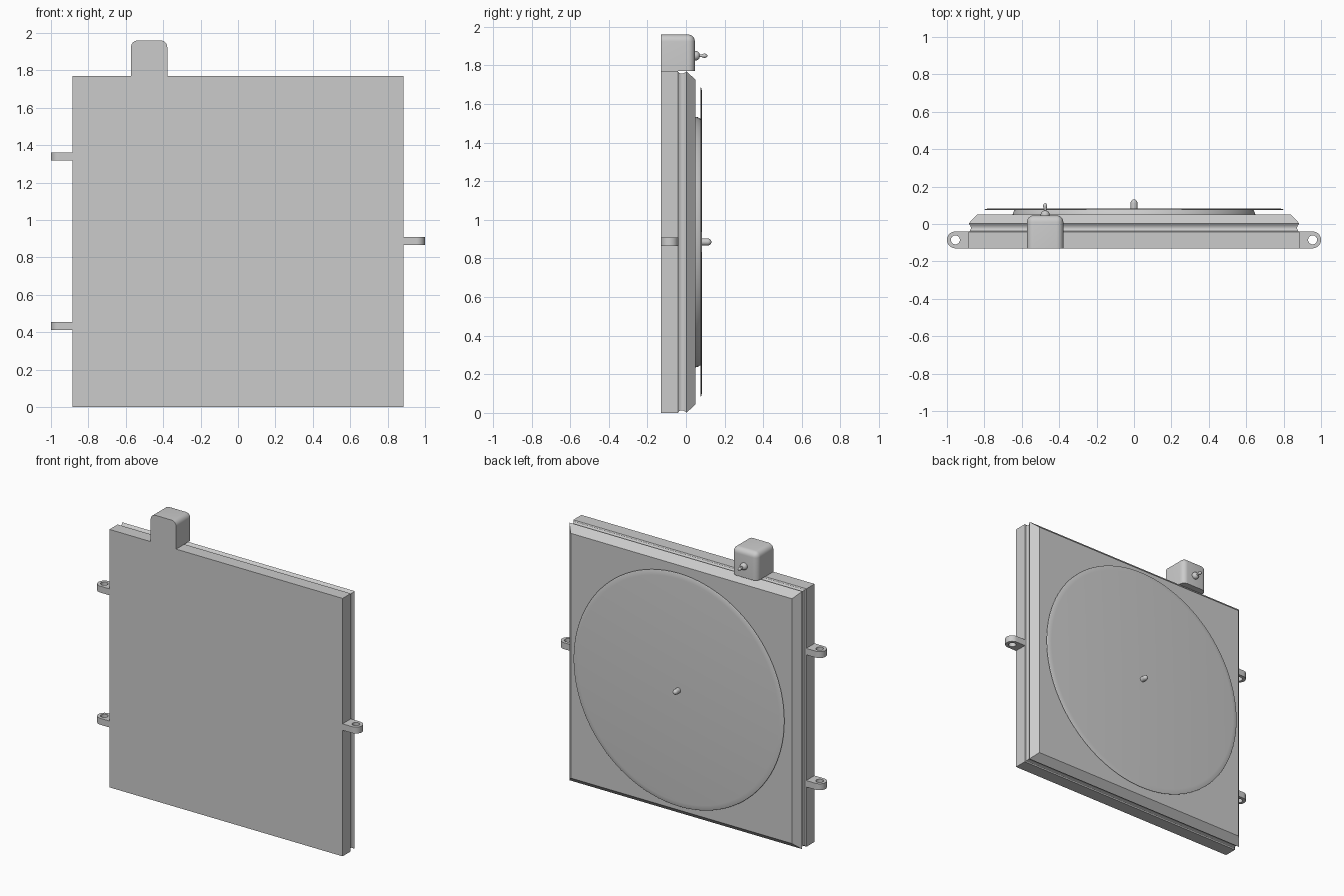
import bpy, bmesh
from math import sin, cos, pi, radians, sqrt

if "Cube" in bpy.data.objects:
    bpy.data.objects.remove(bpy.data.objects["Cube"], do_unlink=True)

GREY = (0.6, 0.6, 0.6, 1.0)
grey = bpy.data.materials.new("plain_grey")
grey.use_nodes = True
grey.diffuse_color = GREY
grey.node_tree.nodes["Principled BSDF"].inputs["Base Color"].default_value = GREY

MID = 0.885          # half the panel width, also its centre height
FRONT = -0.13


def finish(name, bm):
    """Turn a bmesh into a shaded, coloured object."""
    bmesh.ops.remove_doubles(bm, verts=bm.verts, dist=1e-5)
    bmesh.ops.recalc_face_normals(bm, faces=bm.faces)
    mesh = bpy.data.meshes.new(name)
    bm.to_mesh(mesh)
    bm.free()
    mesh.materials.append(grey)
    ob = bpy.data.objects.new(name, mesh)
    bpy.context.collection.objects.link(ob)
    bpy.ops.object.select_all(action='DESELECT')
    ob.select_set(True)
    bpy.context.view_layer.objects.active = ob
    bpy.ops.object.shade_smooth_by_angle(angle=radians(30))
    return ob


def lathe(name, profile, x=0.0, z=MID, sides=32, turn=0.0, scale=1.0):
    """Sweep (radius, y) points around an axis parallel to y, capping both ends."""
    bm = bmesh.new()
    angles = [turn + 2 * pi * i / sides for i in range(sides)]
    rings = [[bm.verts.new((x + scale * r * cos(a), y, z + scale * r * sin(a)))
              for a in angles] for r, y in profile]
    for low, high in zip(rings, rings[1:]):
        for i in range(sides):
            j = (i + 1) % sides
            bm.faces.new((low[i], low[j], high[j], high[i]))
    bm.faces.new(rings[0])
    bm.faces.new(rings[-1])
    return finish(name, bm)


def dome(r, start, length, steps=6):
    """Quarter ellipse profile from full radius down to a tiny tip."""
    return [(max(r * cos(pi / 2 * i / steps), 0.001),
             start + length * sin(pi / 2 * i / steps)) for i in range(steps + 1)]


# Square panel with a shallow groove round the rim and a chamfered back
lathe("panel", [(MID, FRONT), (MID, -0.042), (0.878, -0.038), (0.873, -0.028),
                (0.872, -0.018), (0.876, -0.008), (0.884, 0.003), (0.84, 0.05)],
      sides=4, turn=pi / 4, scale=sqrt(2))

# Round platter, its support and the centre spindle
lathe("platter_support", [(0.65, 0.045), (0.647, 0.06), (0.638, 0.076)], sides=96)
lathe("platter", [(0.79, 0.074), (0.8, 0.076), (0.797, 0.079), (0.785, 0.082),
                  (0.765, 0.084)], sides=96)
lathe("spindle", [(0.018, 0.08)] + dome(0.018, 0.112, 0.02), sides=24)

# Switch housing: rounded on top and at the back, sharp at front and bottom
bm = bmesh.new()
bmesh.ops.create_cube(bm, size=1)
for v in bm.verts:
    v.co = (-0.475 + v.co.x * 0.194, -0.042 + v.co.y * 0.176, 1.865 + v.co.z * 0.19)
soft = [e for e in bm.edges
        if not all(v.co.y < -0.1 for v in e.verts)
        and not all(v.co.z < 1.8 for v in e.verts)]
bmesh.ops.bevel(bm, geom=soft, offset=0.036, segments=6, profile=0.5,
                affect='EDGES', clamp_overlap=True)
finish("switch_housing", bm)

# Toggle switch: round collar, thin lever and beaded tip
lathe("switch_collar", [(0.024, 0.04), (0.024, 0.052)] + dome(0.024, 0.052, 0.02),
      x=-0.475, z=1.85, sides=24)
lathe("switch_lever", [(0.006, 0.06), (0.007, 0.08), (0.011, 0.092)]
      + dome(0.011, 0.096, 0.015), x=-0.475, z=1.85, sides=16)


# Mounting lugs: rounded tabs with a vertical hole
def lug(name, side, z, n=48, r=0.045, hole=0.024, thick=0.044):
    bm = bmesh.new()
    loops = []
    for h in (-thick / 2, thick / 2):
        outer, inner = [], []
        for i in range(n):
            c, s = cos(2 * pi * i / n), sin(2 * pi * i / n)
            reach = r
            if c < -1e-6:
                reach = min(r * sqrt(3) / -c, r / max(abs(s), 1e-6))
            for ring, d in ((outer, reach), (inner, hole)):
                ring.append(bm.verts.new((side * (0.955 + d * c),
                                          FRONT + r + d * s, z + h)))
        loops += [outer, inner]
    out_lo, in_lo, out_hi, in_hi = loops
    for a, b in ((out_lo, in_lo), (out_hi, in_hi), (out_lo, out_hi), (in_lo, in_hi)):
        for i in range(n):
            j = (i + 1) % n
            bm.faces.new((a[i], a[j], b[j], b[i]))
    finish(name, bm)


lug("upper_right_lug", -1, 1.34)
lug("lower_right_lug", -1, 0.433)
lug("left_lug", 1, 0.887)
